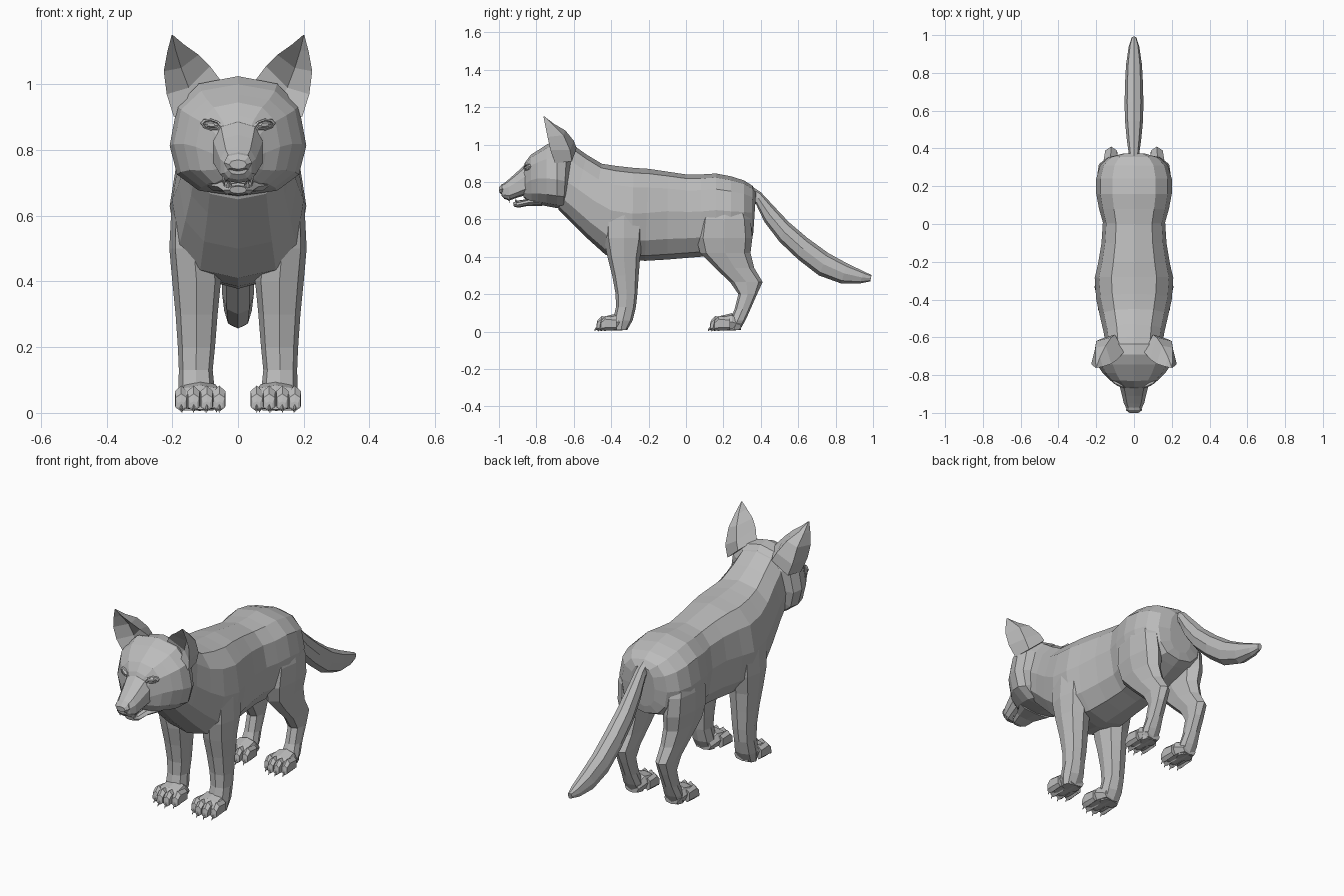
import bpy, bmesh, math

fur = bpy.data.materials.new("grey_fur")
fur.diffuse_color = (0.5, 0.5, 0.5, 1)


def make(name, verts, faces, mirror=False):
    me = bpy.data.meshes.new(name)
    me.from_pydata(verts, [], faces)
    bm = bmesh.new()
    bm.from_mesh(me)
    bmesh.ops.recalc_face_normals(bm, faces=bm.faces)
    bm.to_mesh(me)
    bm.free()
    me.materials.append(fur)
    ob = bpy.data.objects.new(name, me)
    bpy.context.collection.objects.link(ob)
    if mirror:
        ob.modifiers.new("mirror", 'MIRROR')
    return ob


def loft(name, rings, mirror=False):
    """Skin closed rings of equal point count and cap both ends."""
    n = len(rings[0])
    verts = [p for r in rings for p in r]
    faces = [(i * n + j, i * n + (j + 1) % n, (i + 1) * n + (j + 1) % n, (i + 1) * n + j)
             for i in range(len(rings) - 1) for j in range(n)]
    faces += [tuple(range(n)), tuple(range(len(verts) - n, len(verts)))]
    return make(name, verts, faces, mirror)


def power(v, e):
    return math.copysign(abs(v) ** e, v)


def slice_ring(ty, tz, by, bz, w, widest=0.5, x=0, n=12, e=0.8):
    """Cross-section from a top point to a bottom point; widest = height share of full width."""
    pts = []
    for k in range(n):
        a = 2 * math.pi * k / n
        c, s = power(math.cos(a), e), power(math.sin(a), e)
        t = widest + c * ((1 - widest) if c > 0 else widest)
        pts.append((x + w * s, by + (ty - by) * t, bz + (tz - bz) * t))
    return pts


def level_ring(z, x0, x1, y0, y1, n=8, e=0.8):
    """Horizontal cross-section filling a rectangle."""
    return [((x0 + x1) / 2 + (x1 - x0) / 2 * power(math.sin(2 * math.pi * k / n), e),
             (y0 + y1) / 2 + (y1 - y0) / 2 * power(math.cos(2 * math.pi * k / n), e), z)
            for k in range(n)]


# Torso and neck: top y, top z, bottom y, bottom z, half width, widest share
torso = [(-.66, 1.01, -.70, .70, .13, .45), (-.60, .995, -.68, .65, .15, .45),
         (-.53, .945, -.62, .59, .16, .48), (-.45, .897, -.53, .50, .18, .5),
         (-.37, .885, -.43, .41, .2, .5), (-.28, .875, -.29, .385, .208, .5),
         (-.2, .87, -.22, .378, .19, .52), (-.1, .855, -.1, .385, .172, .55),
         (0, .84, .02, .395, .165, .55), (.08, .84, .08, .4, .185, .55),
         (.16, .845, .16, .41, .2, .55), (.24, .83, .24, .44, .2, .52),
         (.31, .808, .31, .47, .18, .5), (.355, .78, .352, .49, .135, .5),
         (.375, .75, .36, .53, .07, .5)]
loft("torso", [slice_ring(*t) for t in torso])

# Head: skull widening to the cheeks, then narrowing to the snout root
skull = [(-.6, .99, -.645, .69, .14, .4), (-.635, 1.02, -.655, .66, .188, .4),
         (-.69, 1.025, -.69, .66, .208, .42), (-.745, 1.0, -.745, .67, .195, .45),
         (-.79, .97, -.79, .68, .165, .48), (-.83, .945, -.825, .685, .128, .48),
         (-.86, .905, -.85, .70, .085, .45), (-.875, .87, -.87, .72, .06, .4)]
loft("head", [slice_ring(*t) for t in skull])

# Snout: upper muzzle with a closed front
snout = [(-.82, .91, -.82, .72, .085, .4), (-.87, .885, -.86, .728, .077, .35),
         (-.91, .847, -.905, .715, .066, .35), (-.95, .812, -.945, .70, .056, .4),
         (-.98, .787, -.972, .71, .042, .45), (-.99, .775, -.985, .725, .03, .5)]
loft("muzzle", [slice_ring(*t, n=10, e=.75) for t in snout])
loft("nose", [slice_ring(-.955, .80, -.965, .745, .035, n=8),
              slice_ring(-.985, .788, -.985, .735, .043, n=8),
              slice_ring(-1.0, .77, -.998, .742, .026, n=8)])

# Lower jaw and tongue
jaw = [(-.78, .72, -.77, .67, .1), (-.85, .705, -.845, .672, .062),
       (-.90, .693, -.895, .662, .046), (-.925, .69, -.92, .668, .026)]
loft("lower_jaw", [slice_ring(*t, n=8) for t in jaw])
loft("tongue", [slice_ring(-.82, .712, -.82, .70, .035, n=6),
                slice_ring(-.905, .70, -.905, .688, .022, n=6)])


def fang(name, x, y, z0, z1):
    loft(name, [level_ring(z0, x - .007, x + .007, y - .007, y + .007, n=4),
                level_ring(z1, x - .001, x + .001, y - .001, y + .001, n=4)], True)


fang("upper_fang", .042, -.945, .725, .688)
fang("lower_fang", .03, -.91, .685, .712)

# Eyes: almond lids around a small ball
def almond(y, w, h):
    return [(.081 + w * math.cos(k * math.pi / 4), y + .45 * w * math.cos(k * math.pi / 4),
             .877 + h * math.sin(k * math.pi / 4) + .15 * w * math.cos(k * math.pi / 4))
            for k in range(8)]


loft("eyelid", [almond(-.82, .036, .02), almond(-.853, .033, .018),
                almond(-.857, .026, .013), almond(-.847, .024, .011)], True)
loft("eye", [almond(-.83, .024, .011), almond(-.853, .021, .01),
             almond(-.86, .011, .006)], True)

# Ears: outer edge, two back points, inner edge, hollow of the cup
ear = [[(.195, -.70, .90), (.18, -.61, .91), (.10, -.585, .98), (.055, -.68, 1.015), (.125, -.70, .95)],
       [(.217, -.725, .97), (.2, -.62, .97), (.12, -.6, 1.02), (.085, -.715, 1.055), (.15, -.672, .99)],
       [(.226, -.74, 1.04), (.205, -.655, 1.05), (.15, -.645, 1.075), (.12, -.74, 1.09), (.173, -.685, 1.05)],
       [(.215, -.752, 1.10), (.205, -.71, 1.105), (.18, -.705, 1.11), (.165, -.755, 1.122), (.19, -.725, 1.105)],
       [(.202, -.762, 1.15), (.201, -.757, 1.15), (.199, -.757, 1.15), (.198, -.762, 1.15), (.2, -.76, 1.149)]]
loft("ear", ear, True)

# Tail: ridged taper
tail = [(.34, .785, .33, .70, .022), (.40, .745, .375, .68, .03), (.47, .67, .42, .585, .038),
        (.55, .585, .50, .48, .046), (.65, .50, .60, .385, .05), (.76, .42, .71, .30, .048),
        (.86, .365, .83, .257, .042), (.95, .322, .93, .257, .028), (.992, .302, .985, .268, .012)]
loft("tail", [slice_ring(*t, n=8, e=.95) for t in tail])

# Legs: z, inner x, outer x, front y, back y
front_leg = [(.74, .09, .175, -.4, -.24), (.62, .08, .203, -.44, -.22), (.5, .06, .209, -.44, -.225),
             (.4, .052, .2, -.42, -.245), (.3, .062, .19, -.395, -.253), (.2, .07, .183, -.376, -.26),
             (.13, .077, .18, -.375, -.268), (.06, .07, .182, -.39, -.285), (.008, .075, .175, -.38, -.315)]
hind_leg = [(.72, .09, .175, .12, .3), (.6, .08, .202, .07, .345), (.5, .07, .2, .055, .355),
            (.42, .07, .185, .075, .345), (.34, .075, .172, .155, .365), (.265, .08, .162, .235, .41),
            (.2, .083, .16, .28, .38), (.12, .083, .16, .26, .345), (.06, .075, .168, .235, .318),
            (.008, .08, .16, .22, .288)]
for name, rows in (("front_leg", front_leg), ("hind_leg", hind_leg)):
    loft(name, [level_ring(*r) for r in rows], True)


def paw(name, x, y, s):
    """Pad, four toes and claws; y is the toe tip line, s scales the width."""
    loft(name, [slice_ring(y + .17, .06, y + .17, .008, .045 * s, x=x, n=8),
                slice_ring(y + .12, .098, y + .12, .006, .062 * s, x=x, n=8),
                slice_ring(y + .06, .084, y + .05, .006, .07 * s, x=x, n=8),
                slice_ring(y + .035, .06, y + .03, .01, .06 * s, x=x, n=8)], True)
    for i, off in enumerate((-.058, -.02, .02, .058)):
        tx, ty = x + off * s, y + (.02 if i in (0, 3) else 0)
        loft(f"{name}_toe_{i + 1}",
             [slice_ring(ty + .09, .075, ty + .09, .008, .018 * s, x=tx, n=6),
              slice_ring(ty + .03, .083, ty + .03, .004, .021 * s, x=tx, n=6),
              slice_ring(ty + .008, .058, ty + .006, .005, .019 * s, x=tx, n=6),
              slice_ring(ty + .003, .035, ty + .003, .012, .011 * s, x=tx, n=6)], True)
        loft(f"{name}_claw_{i + 1}",
             [slice_ring(ty + .01, .034, ty + .01, .016, .006, x=tx, n=4),
              slice_ring(ty - .008, .012, ty - .008, 0, .002, x=tx, n=4)], True)


paw("front_paw", .115, -.482, 1.0)
paw("hind_paw", .118, .125, .9)
